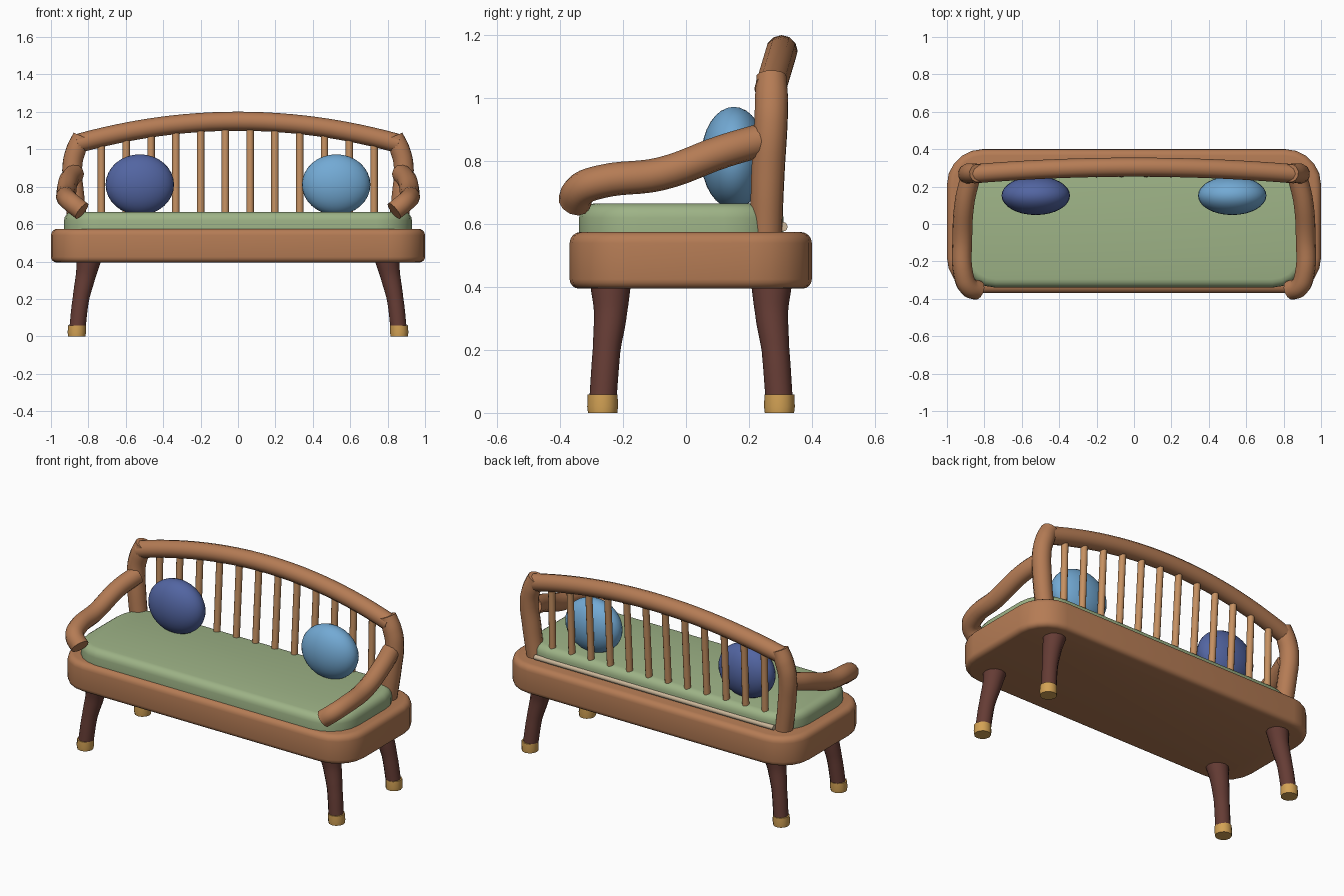
import bpy, bmesh
from math import radians, pi, cos, sin
from mathutils import Vector

cube = bpy.data.objects.get("Cube")
if cube:
    bpy.data.objects.remove(cube, do_unlink=True)


def material(name, rgb):
    m = bpy.data.materials.new(name)
    m.use_nodes = True
    m.diffuse_color = (*rgb, 1)
    m.node_tree.nodes["Principled BSDF"].inputs["Base Color"].default_value = (*rgb, 1)
    return m


WOOD = material("warm wood", (0.46, 0.20, 0.09))
SLAT = material("light wood", (0.56, 0.28, 0.12))
LEG = material("dark wood", (0.13, 0.045, 0.035))
GOLD = material("brass", (0.65, 0.36, 0.09))
GREEN = material("sage fabric", (0.34, 0.45, 0.24))
PIPING = material("cream piping", (0.60, 0.47, 0.32))
NAVY = material("deep blue fabric", (0.085, 0.13, 0.36))
SKY = material("sky blue fabric", (0.17, 0.40, 0.66))


def finish(ob, mat, angle=40):
    ob.data.materials.clear()
    ob.data.materials.append(mat)
    bpy.ops.object.select_all(action="DESELECT")
    bpy.context.view_layer.objects.active = ob
    ob.select_set(True)
    bpy.ops.object.shade_smooth_by_angle(angle=radians(angle))
    return ob


def mesh_object(name, bm, mat, angle=40):
    me = bpy.data.meshes.new(name)
    bmesh.ops.recalc_face_normals(bm, faces=bm.faces)
    bm.to_mesh(me)
    bm.free()
    ob = bpy.data.objects.new(name, me)
    bpy.context.collection.objects.link(ob)
    return finish(ob, mat, angle)


def slab(name, x, y0, y1, z0, z1, corner, edge, mat, bottom_edge):
    """Rounded rectangle slab with softened rims, built as stacked outlines."""
    bm = bmesh.new()
    steps = 4
    levels = [(z0, bottom_edge)] if bottom_edge else [(z0, 0)]
    if bottom_edge:
        levels = [(z0 + bottom_edge * (1 - cos(a)), bottom_edge * (1 - sin(a)))
                  for a in (pi / 2 * i / steps for i in range(steps + 1))]
    levels += [(z1 - edge * (1 - sin(a)), edge * (1 - cos(a)))
               for a in (pi / 2 * i / steps for i in range(steps + 1))]
    rings = []
    for z, inset in levels:
        ring = []
        r = corner - inset
        for q, (sx, sy) in enumerate(((1, 1), (-1, 1), (-1, -1), (1, -1))):
            cx = sx * (x - corner)
            cy = y1 - corner if sy > 0 else y0 + corner
            for i in range(6):
                a = pi / 2 * (q + i / 5)
                ring.append(bm.verts.new((cx + r * cos(a), cy + r * sin(a), z)))
        rings.append(ring)
    n = len(rings[0])
    for a, b in zip(rings, rings[1:]):
        for i in range(n):
            bm.faces.new((a[i], a[(i + 1) % n], b[(i + 1) % n], b[i]))
    bm.faces.new(rings[0][::-1])
    bm.faces.new(rings[-1])
    return mesh_object(name, bm, mat)


def tube(name, points, radius, mat, radii=None, smooth=True, res=6):
    """Round tube along a path, converted to a capped mesh."""
    cu = bpy.data.curves.new(name, "CURVE")
    cu.dimensions = "3D"
    cu.bevel_depth = radius
    cu.bevel_resolution = 4
    cu.use_fill_caps = True
    cu.resolution_u = res
    if smooth:
        sp = cu.splines.new("BEZIER")
        sp.bezier_points.add(len(points) - 1)
        for i, (bp, p) in enumerate(zip(sp.bezier_points, points)):
            bp.co = p
            bp.handle_left_type = bp.handle_right_type = "AUTO"
            bp.radius = radii[i] if radii else 1
    else:
        sp = cu.splines.new("POLY")
        sp.points.add(len(points) - 1)
        for i, (sp_pt, p) in enumerate(zip(sp.points, points)):
            sp_pt.co = (*p, 1)
            sp_pt.radius = radii[i] if radii else 1
    ob = bpy.data.objects.new(name, cu)
    bpy.context.collection.objects.link(ob)
    bpy.ops.object.select_all(action="DESELECT")
    bpy.context.view_layer.objects.active = ob
    ob.select_set(True)
    bpy.ops.object.convert(target="MESH")
    return finish(bpy.context.object, mat)


# Seat base, cushion and rear piping
slab("seat_base", 1.0, -0.37, 0.40, 0.395, 0.575, 0.19, 0.035, WOOD, 0.03)
slab("seat_cushion", 0.93, -0.34, 0.31, 0.57, 0.665, 0.19, 0.045, GREEN, 0)
tube("cushion_piping", [(-0.82, 0.308, 0.592), (0.82, 0.308, 0.592)], 0.015, PIPING, smooth=False)

# Bowed top rail, leaning back at the middle
def rail_point(x):
    t = 1 - (x / 0.86) ** 2
    return Vector((x, 0.268 + 0.036 * t, 1.03 + 0.12 * t))


tube("top_rail", [rail_point(-0.86 + 1.72 * i / 24) for i in range(25)], 0.051, WOOD, smooth=False)

# Back slats
for i in range(12):
    x = -0.73 + 0.1325 * i
    tube(f"back_slat_{i + 1}", [(x, 0.265, 0.6), rail_point(x)], 0.02, SLAT, smooth=False)

# Posts, arms, legs and feet, mirrored left and right
for side, s in (("left", 1), ("right", -1)):
    tube(f"{side}_back_post",
         [(s * 0.85, 0.255, 0.56), (s * 0.875, 0.26, 0.75), (s * 0.885, 0.27, 0.92),
          (s * 0.865, 0.272, 1.0), (s * 0.835, 0.272, 1.07)],
         0.054, WOOD, radii=(0.95, 1, 1, 1, 0.9))
    tube(f"{side}_armrest",
         [(s * 0.875, 0.25, 0.87), (s * 0.905, 0.12, 0.832), (s * 0.918, -0.08, 0.76),
          (s * 0.912, -0.27, 0.735), (s * 0.885, -0.335, 0.71), (s * 0.835, -0.355, 0.67)],
         0.053, WOOD)
    for end, y_top, y_foot in (("front", -0.24, -0.265), ("back", 0.272, 0.297)):
        tube(f"{end}_{side}_leg",
             [(s * 0.795, y_top, 0.42), (s * 0.815, y_top, 0.32),
              (s * 0.84, (y_top + y_foot) / 2, 0.2), (s * 0.86, y_foot, 0.03)],
             0.044, LEG, radii=(1.5, 1.2, 1.0, 0.98))
        tube(f"{end}_{side}_foot",
             [(s * 0.862, y_foot, 0), (s * 0.862, y_foot, 0.02), (s * 0.861, y_foot, 0.058)],
             0.05, GOLD, radii=(0.93, 0.98, 0.95), smooth=False)

# Oval throw pillows
for name, x, mat in (("right_pillow", -0.525, NAVY), ("left_pillow", 0.525, SKY)):
    bpy.ops.mesh.primitive_uv_sphere_add(segments=32, ring_count=16, radius=1, location=(x, 0.152, 0.811))
    ob = bpy.context.object
    ob.name = name
    ob.scale = (0.183, 0.104, 0.162)
    finish(ob, mat)
